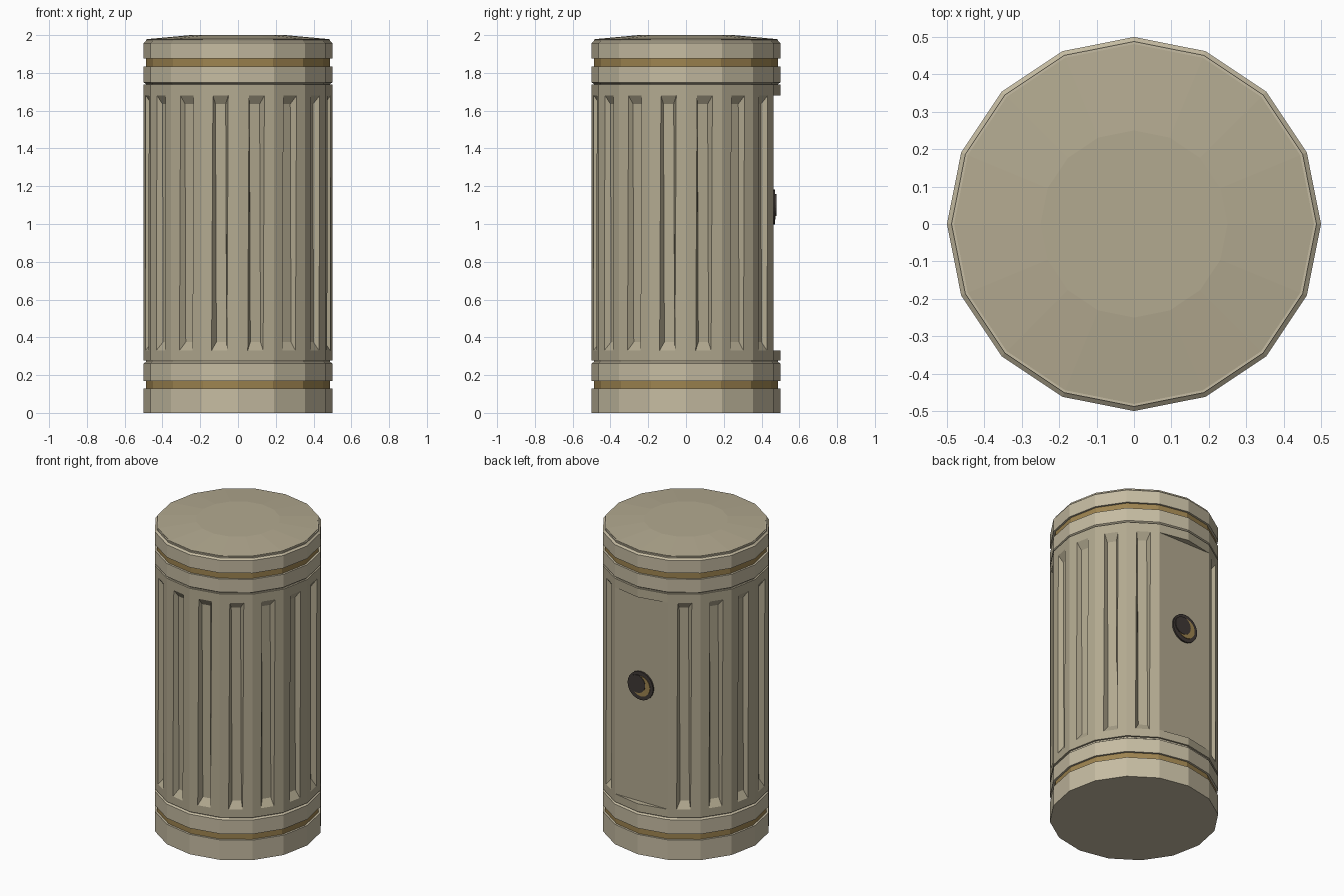
import bpy, bmesh
from math import sin, cos, pi
from mathutils import Vector

if "Cube" in bpy.data.objects:
    bpy.data.objects.remove(bpy.data.objects["Cube"])

N, R = 16, 0.5


def mat(name, rgb):
    m = bpy.data.materials.new(name)
    m.diffuse_color = (*rgb, 1)
    m.use_nodes = True
    m.node_tree.nodes["Principled BSDF"].inputs["Base Color"].default_value = m.diffuse_color
    return m


BODY = mat("stone", (0.45, 0.40, 0.28))
BAND = mat("pale_stone", (0.56, 0.50, 0.36))
GOLD = mat("gold", (0.34, 0.23, 0.08))
DARK = mat("dark_metal", (0.05, 0.04, 0.035))


def finish(bm, name, material):
    bmesh.ops.remove_doubles(bm, verts=bm.verts, dist=1e-5)
    bmesh.ops.recalc_face_normals(bm, faces=bm.faces)
    me = bpy.data.meshes.new(name)
    bm.to_mesh(me)
    bm.free()
    ob = bpy.data.objects.new(name, me)
    bpy.context.collection.objects.link(ob)
    me.materials.append(material)
    return ob


def lathe(name, profile, material):
    """Sixteen-sided solid from (radius, z) points, capped at both ends."""
    bm = bmesh.new()
    rings = [[bm.verts.new((r * cos(2 * pi * i / N), r * sin(2 * pi * i / N), z))
              for i in range(N)] for r, z in profile]
    for a, b in zip(rings, rings[1:]):
        for i in range(N):
            j = (i + 1) % N
            bm.faces.new((a[i], a[j], b[j], b[i]))
    bm.faces.new(rings[0])
    bm.faces.new(rings[-1])
    return finish(bm, name, material)


# Collars: pale stone rings with a gold inlay between them
lathe("base_ring", [(R, 0), (R, 0.13)], BAND)
lathe("base_inlay", [(0.487, 0.12), (0.487, 0.18)], GOLD)
lathe("base_collar", [(R, 0.17), (R, 0.262), (0.488, 0.27), (0.488, 0.285)], BAND)
lathe("top_collar", [(0.488, 1.73), (0.488, 1.742), (R, 1.75), (R, 1.835)], BAND)
lathe("top_inlay", [(0.487, 1.825), (0.487, 1.885)], GOLD)
lathe("top_ring", [(R, 1.875), (R, 1.958), (0.488, 1.968), (0.488, 1.976)], BAND)
lathe("lid", [(0.481, 1.965), (0.481, 1.979), (0.25, 2.0)], BODY)

# Fluted body with a flat panel spanning the two rear faces
Z0, Z1, P0, P1 = 0.278, 1.738, 0.33, 1.68
bm = bmesh.new()


def face(*pts):
    bm.faces.new([bm.verts.new(p) for p in pts])


def corner(i, z):
    a = 2 * pi * i / N
    return Vector((R * cos(a), R * sin(a), z))


def flute(i):
    a = 2 * pi * (i + 0.5) / N
    out, side = Vector((cos(a), sin(a), 0)), Vector((-sin(a), cos(a), 0))
    apo = R * cos(pi / N)

    def p(u, depth, z):
        return out * (apo - depth) + side * u + Vector((0, 0, z))
    h = R * sin(pi / N)
    frame = [p(-h, 0, Z0), p(h, 0, Z0), p(h, 0, Z1), p(-h, 0, Z1)]
    rim = [p(-0.045, 0, P0), p(0.038, 0, P0), p(0.045, 0, P1), p(-0.038, 0, P1)]
    floor = [p(-0.025, 0.03, 0.375), p(0.03, 0.03, 0.375),
             p(0.025, 0.03, 1.635), p(-0.03, 0.03, 1.635)]
    for outer, inner in ((frame, rim), (rim, floor)):
        for k in range(4):
            n = (k + 1) % 4
            face(outer[k], outer[n], inner[n], inner[k])
    face(*floor)


for i in range(N):
    if i in (3, 4):
        for lo, hi in ((Z0, P0), (P1, Z1)):
            face(corner(i, lo), corner(i + 1, lo), corner(i + 1, hi), corner(i, hi))
    else:
        flute(i)
for z in (P0, P1):
    face(corner(3, z), corner(4, z), corner(5, z))
face(corner(3, P0), corner(5, P0), corner(5, P1), corner(3, P1))
for z in (Z0, Z1):
    face(*[corner(i, z) for i in range(N)])
finish(bm, "fluted_body", BODY)


# Round plate with a gold crescent on the rear panel
def disc(name, x, z, r, y, material):
    bpy.ops.mesh.primitive_cylinder_add(vertices=24, radius=r, depth=y - 0.45,
                                        location=(x, (y + 0.45) / 2, z),
                                        rotation=(pi / 2, 0, 0))
    ob = bpy.context.object
    ob.name = name
    ob.data.materials.append(material)


disc("panel_plate", 0, 1.09, 0.092, 0.472, DARK)
disc("panel_crescent", -0.005, 1.09, 0.066, 0.475, GOLD)
disc("panel_centre", 0.02, 1.1, 0.058, 0.478, DARK)
